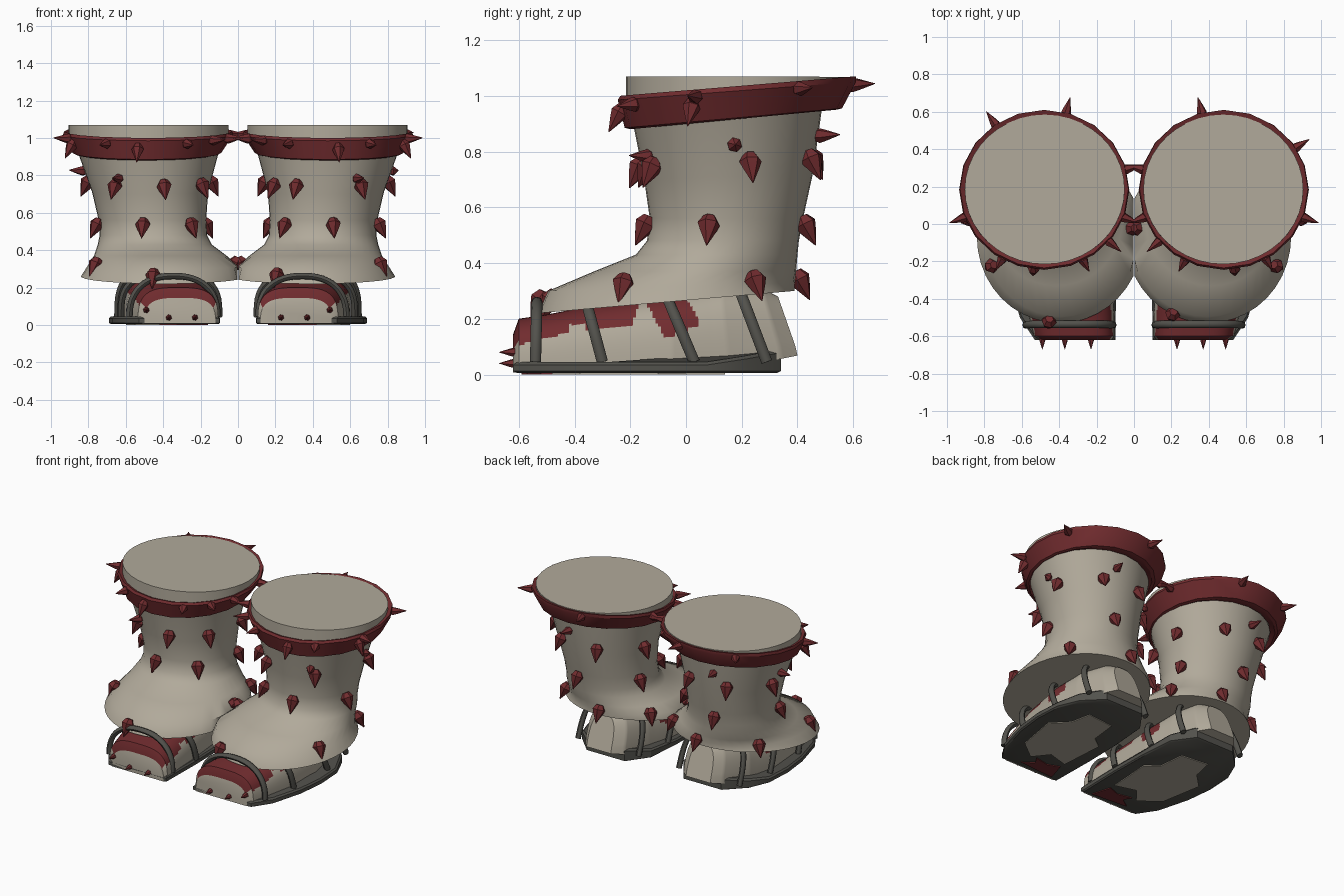
import bpy, bmesh, math
from mathutils import Vector

if "Cube" in bpy.data.objects:
    bpy.data.objects.remove(bpy.data.objects["Cube"])


def material(name, rgb):
    m = bpy.data.materials.new(name)
    m.diffuse_color = (*rgb, 1)
    m.use_nodes = True
    m.node_tree.nodes["Principled BSDF"].inputs["Base Color"].default_value = m.diffuse_color
    return m


BEIGE = material("beige hide", (0.44, 0.40, 0.325))
RED = material("dark red", (0.165, 0.025, 0.028))
GREY = material("dark grey", (0.085, 0.083, 0.072))


def finish(bm, name, mats, angle=35):
    bmesh.ops.recalc_face_normals(bm, faces=bm.faces)
    me = bpy.data.meshes.new(name)
    bm.to_mesh(me)
    bm.free()
    ob = bpy.data.objects.new(name, me)
    bpy.context.collection.objects.link(ob)
    for m in mats:
        me.materials.append(m)
    if angle:
        bpy.ops.object.select_all(action='DESELECT')
        ob.select_set(True)
        bpy.context.view_layer.objects.active = ob
        bpy.ops.object.shade_smooth_by_angle(angle=math.radians(angle))
    return ob


def loft(bm, rings, caps=True, closed=False):
    """Skin a list of point rings; returns the side faces."""
    vs = [[bm.verts.new(p) for p in r] for r in rings]
    pairs = list(zip(vs, vs[1:])) + ([(vs[-1], vs[0])] if closed else [])
    faces = []
    for a, b in pairs:
        for i in range(len(a)):
            j = (i + 1) % len(a)
            faces.append(bm.faces.new((a[i], a[j], b[j], b[i])))
    if caps and not closed:
        bm.faces.new(vs[0])
        bm.faces.new(vs[-1])
    return faces


def point(sec, t):
    """Point at angle t on a tilted ellipse (z front, z back, x0, x1, y0, y1)."""
    zf, zb, x0, x1, y0, y1 = sec
    k = (1 + math.sin(t)) / 2
    return Vector((max(.002, (x0 + x1) / 2 + (x1 - x0) / 2 * math.cos(t)),
                   y0 + (y1 - y0) * k, zf + (zb - zf) * k))


def ellipse(sec, n, s):
    out = []
    for i in range(n):
        p = point(sec, 2 * math.pi * i / n)
        out.append((s * p.x, p.y, p.z))
    return out


def mix(secs, key, v):
    """Interpolate a section table at value v of column key."""
    for a, b in zip(secs, secs[1:]):
        if v <= b[key]:
            break
    k = min(max((v - a[key]) / (b[key] - a[key]), 0), 1)
    return [p + (q - p) * k for p, q in zip(a, b)]


SHAFT = [(.22, .30, -.045, .84, -.53, .39), (.30, .33, -.025, .805, -.495, .39),
         (.37, .37, .06, .77, -.33, .395), (.43, .43, .14, .75, -.18, .40),
         (.48, .48, .165, .74, -.14, .405), (.56, .56, .17, .745, -.13, .42),
         (.70, .72, .16, .78, -.15, .455), (.90, .97, .10, .86, -.19, .49)]
BAND = [(.88, .95, .11, .87, -.20, .54), (.885, .955, .09, .885, -.22, .56),
        (.985, 1.05, .025, .935, -.245, .61), (1.0, 1.07, .03, .93, -.235, .61),
        (.99, 1.06, .06, .90, -.205, .57), (.90, .96, .13, .85, -.18, .50)]
CAP = [(.95, 1.03, .05, .905, -.215, .58), (1.07, 1.068, .05, .905, -.215, .585)]
# foot: y, inner x, outer x, top z, lean
FOOT = [(-.62, .12, .50, .145, 0), (-.60, .105, .535, .20, 0), (-.50, .105, .56, .215, 0),
        (-.30, .115, .60, .255, 0), (-.05, .13, .62, .29, 0), (.15, .17, .58, .32, .1),
        (.34, .22, .51, .31, .3), (.40, .28, .46, .28, .35)]


def arch(x0, x1, z0, z1, t, e=.6):
    c, q = math.cos(t), math.sin(t)
    return ((x0 + x1) / 2 + (x1 - x0) / 2 * math.copysign(abs(c) ** e, c),
            z0 + (z1 - z0) * max(q, 0) ** e)


def is_red(c):
    """Toe cover and the two torn side patches."""
    if c.y < -.42:
        return c.z > .10 + .25 * (c.y + .62)
    if c.y < -.17:
        gap = c.y < -.36 and c.z < .18
        return c.z > .16 + .1 * (c.y + .35) and not gap and c.y + .3 * (.25 - c.z) < -.17
    u = c.y - .55 * (.26 - c.z)
    return -.145 < u < .01 and c.z > .13 + .42 * (c.y + .07)


def build_foot(s):
    bm = bmesh.new()
    ys = [-.62, -.60] + [-.59 + .01 * i for i in range(100)]
    rings = []
    for y in ys:
        _, x0, x1, zt, lean = mix(FOOT, 0, y)
        zb = .008 + max(0, y - .1) * .2
        ring = []
        for i in range(57):
            x, z = arch(x0, x1, zb, zt, math.pi * i / 56, .62)
            ring.append((s * x, y - lean * max(0, z - .08), z))
        rings.append(ring)
    for f in loft(bm, rings):
        if is_red(f.calc_center_median()):
            f.material_index = 1
    finish(bm, "foot", [BEIGE, RED])


def build_strap(name, s, y_top, y_low, x0, x1, z1, e=.65):
    bm = bmesh.new()
    rings, z0 = [], .045
    pts = []
    for i in range(25):
        x, z = arch(x0, x1, z0, z1, math.pi * i / 24, e)
        pts.append(Vector((s * x, y_low + (y_top - y_low) * (z - z0) / (z1 - z0), z)))
    for i, p in enumerate(pts):
        d = (pts[min(i + 1, 24)] - pts[max(i - 1, 0)]).normalized()
        side = d.cross(Vector((0, 1, 0))).normalized()
        up = side.cross(d)
        rings.append([p + side * .017 * math.cos(a) + up * .02 * math.sin(a)
                      for a in (math.pi * k / 4 for k in range(8))])
    loft(bm, rings)
    finish(bm, name, [GREY], 50)


def add_spike(bm, base, direction, r, length):
    """Six-sided cone with a blunt back end."""
    d = direction.normalized()
    u = d.orthogonal().normalized()
    w = d.cross(u)
    rings = [[base + d * h + (u * math.cos(a) + w * math.sin(a)) * q
              for a in (math.pi * k / 3 for k in range(6))]
             for h, q in ((-.03, r * .55), (0, r), (length * .3, r * .75), (length, r * .05))]
    loft(bm, rings)


def build_spikes(s):
    bm = bmesh.new()

    def put(sec, deg, drop, r, length, lift):
        t = math.radians(deg)
        p = point(sec, t)
        out = Vector((math.cos(t), math.sin(t), 0))
        p += out * lift
        d = out + Vector((0, 0, -drop))
        add_spike(bm, Vector((s * p.x, p.y, p.z)), Vector((s * d.x, d.y, d.z)), r, length)

    right = s > 0
    # hanging spikes in rows on the shaft
    rows = [(.745, [-118 if right else -103, -57, 14, 65, 112, 165, 215]),
            (.54, [-133, -80, -12, 80, 160]),
            (.325, [-28, 180, 39, 95, 140]),
            (.27, [-115 if right else -82])]
    for z, angles in rows:
        for a in angles:
            put(mix(SHAFT, 0, z), a, 2.0, .041, .085, .016)
    # outward spikes on the shaft
    for a, z in ((-62, .78), (80, .81), (4, .80)):
        put(mix(SHAFT, 0, z), a, -.05, .027, .03 if right and a == 4 else .075, .01)
    # rim spikes
    for a in (105, 32 if right else 55, -20, -140, -160, 165):
        put(mix(BAND[:3], 0, .975), a, -.05, .027, .085, .005)
    for a in (-60, -118):
        put(mix(BAND[:3], 0, .965), a, .1, .028, .07, .003)
    for a in (-22, -83):
        put(mix(BAND[:3], 0, .94), a, 1.8, .033, .08, .008)
    # toe spikes
    for x, z in ((.23, .04), (.37, .04), (.49, .08)):
        add_spike(bm, Vector((s * x, -.615, z)), Vector((0, -1, 0)), .018, .055)
    finish(bm, "spikes", [RED], 30)


OUTLINE = [(.10, -.62), (.53, -.62), (.61, -.50), (.67, -.28), (.69, -.10), (.68, .08),
           (.62, .22), (.50, .34), (.22, .34), (.12, .20), (.10, -.05), (.095, -.30)]


def plate(name, mat, pts, s):
    bm = bmesh.new()
    loft(bm, [[(s * x, y, z) for x, y in pts] for z in (.0, .007)])
    finish(bm, name, [mat], 0)


def build_sole(s):
    bm = bmesh.new()
    cx, cy = .38, -.14

    def ring(k, z, rise=0):
        return [(s * (cx + (x - cx) * k), cy + (y - cy) * k, z + rise * max(0, y - .1))
                for x, y in OUTLINE]
    loft(bm, [ring(.97, .005), ring(1, .012), ring(1, .035, .18), ring(.97, .045, .18)])
    finish(bm, "sole", [GREY], 30)
    # worn tread underneath
    plate("tread_patch", BEIGE, ((.2, -.42), (.34, -.38), (.42, -.48), (.55, -.38), (.60, -.1),
                                 (.50, .0), (.47, .14), (.28, .12), (.26, -.06), (.18, -.12)), s)
    plate("toe_tread_patch", RED, ((.16, -.59), (.42, -.57), (.35, -.52), (.38, -.47),
                                   (.28, -.49), (.2, -.46)), s)


for s in (1, -1):
    # flared shaft, tilted rim band and lid
    bm = bmesh.new()
    loft(bm, [ellipse(c, 40, s) for c in SHAFT])
    finish(bm, "shaft", [BEIGE], 50)
    bm = bmesh.new()
    loft(bm, [ellipse(c, 20, s) for c in BAND], closed=True)
    finish(bm, "rim_band", [RED], 30)
    bm = bmesh.new()
    loft(bm, [ellipse(c, 40, s) for c in CAP])
    finish(bm, "lid", [BEIGE], 30)
    build_foot(s)
    build_sole(s)
    build_strap("toe_strap", s, -.535, -.54, .11, .58, .262, .85)
    build_strap("front_strap", s, -.36, -.30, .10, .625, .27)
    build_strap("middle_strap", s, -.08, .03, .115, .645, .305)
    build_strap("heel_strap", s, .18, .29, .15, .60, .335)
    build_spikes(s)
